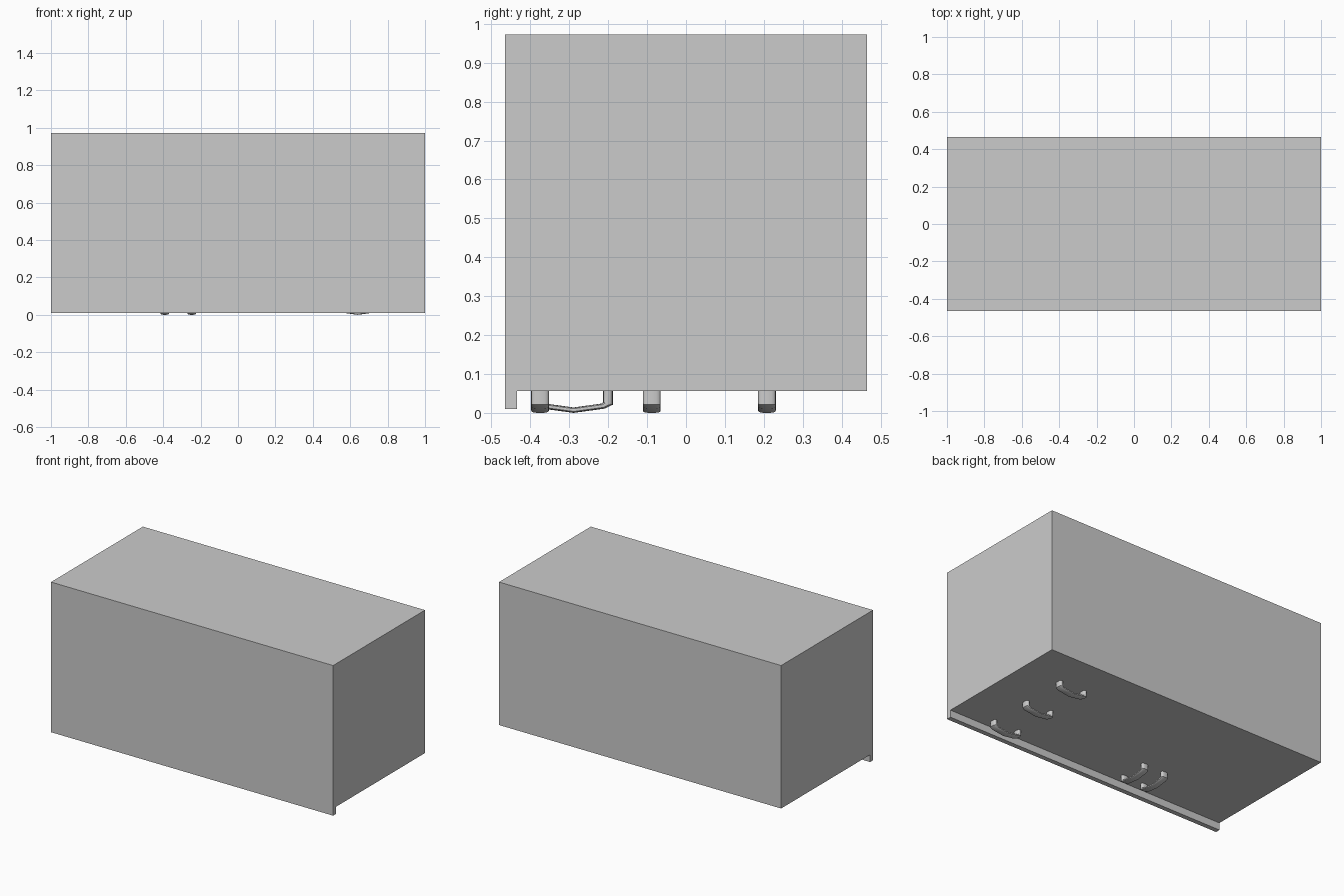
import bpy, bmesh, math
from mathutils import Matrix, Vector

if "Cube" in bpy.data.objects:
    bpy.data.objects.remove(bpy.data.objects["Cube"])


def finish(name, bm):
    bmesh.ops.recalc_face_normals(bm, faces=bm.faces)
    mesh = bpy.data.meshes.new(name)
    bm.to_mesh(mesh)
    bm.free()
    obj = bpy.data.objects.new(name, mesh)
    bpy.context.collection.objects.link(obj)
    return obj


# Cabinet body with its overhanging lip, extruded along x from a (y, z) profile
profile = [(-0.465, 0.01), (-0.435, 0.01), (-0.435, 0.056),
           (0.465, 0.056), (0.465, 0.972), (-0.465, 0.972)]
bm = bmesh.new()
face = bm.faces.new([bm.verts.new((-1, y, z)) for y, z in profile])
ext = bmesh.ops.extrude_face_region(bm, geom=[face])
bmesh.ops.translate(bm, vec=(2, 0, 0),
                    verts=[v for v in ext["geom"] if isinstance(v, bmesh.types.BMVert)])
finish("cabinet_body", bm)

# Handle stations: outer and inner points (u, z) from one post to the middle
HALF = [((0.101, 0.058), (0.076, 0.058)),
        ((0.101, 0.021), (0.076, 0.027)),
        ((0.080, 0.011), (0.072, 0.024)),
        ((0.0, 0.0), (0.0, 0.014))]
STATIONS = HALF + [((-o[0], o[1]), (-i[0], i[1])) for o, i in HALF[-2::-1]]
SIDES, HALF_WIDTH = 16, 0.023


def soft(v):
    return math.copysign(abs(v) ** 0.7, v)


def handle(name, x, y, turn):
    bm = bmesh.new()
    rings = []
    for outer, inner in STATIONS:
        o = Vector((outer[0], 0, outer[1]))
        i = Vector((inner[0], 0, inner[1]))
        ring = []
        for k in range(SIDES):
            a = math.tau * k / SIDES
            p = (o + i) / 2 + (o - i) / 2 * soft(math.cos(a))
            p.y = HALF_WIDTH * soft(math.sin(a))
            ring.append(bm.verts.new(p))
        rings.append(ring)
    for r, s in zip(rings, rings[1:]):
        for k in range(SIDES):
            n = (k + 1) % SIDES
            bm.faces.new((r[k], r[n], s[n], s[k]))
    bm.faces.new(rings[0])
    bm.faces.new(rings[-1])
    bm.transform(Matrix.Translation((x, y, 0)) @ Matrix.Rotation(turn, 4, "Z"))
    obj = finish(name, bm)
    bpy.ops.object.select_all(action="DESELECT")
    obj.select_set(True)
    bpy.context.view_layer.objects.active = obj
    bpy.ops.object.shade_smooth_by_angle(angle=math.radians(40))


# Three drawer pulls and a pair of door pulls
for n, y in enumerate((-0.375, -0.088, 0.208)):
    handle(f"drawer_handle_{n + 1}", 0.64, y, 0)
for n, x in enumerate((-0.392, -0.247)):
    handle(f"door_handle_{n + 1}", x, -0.289, math.pi / 2)
